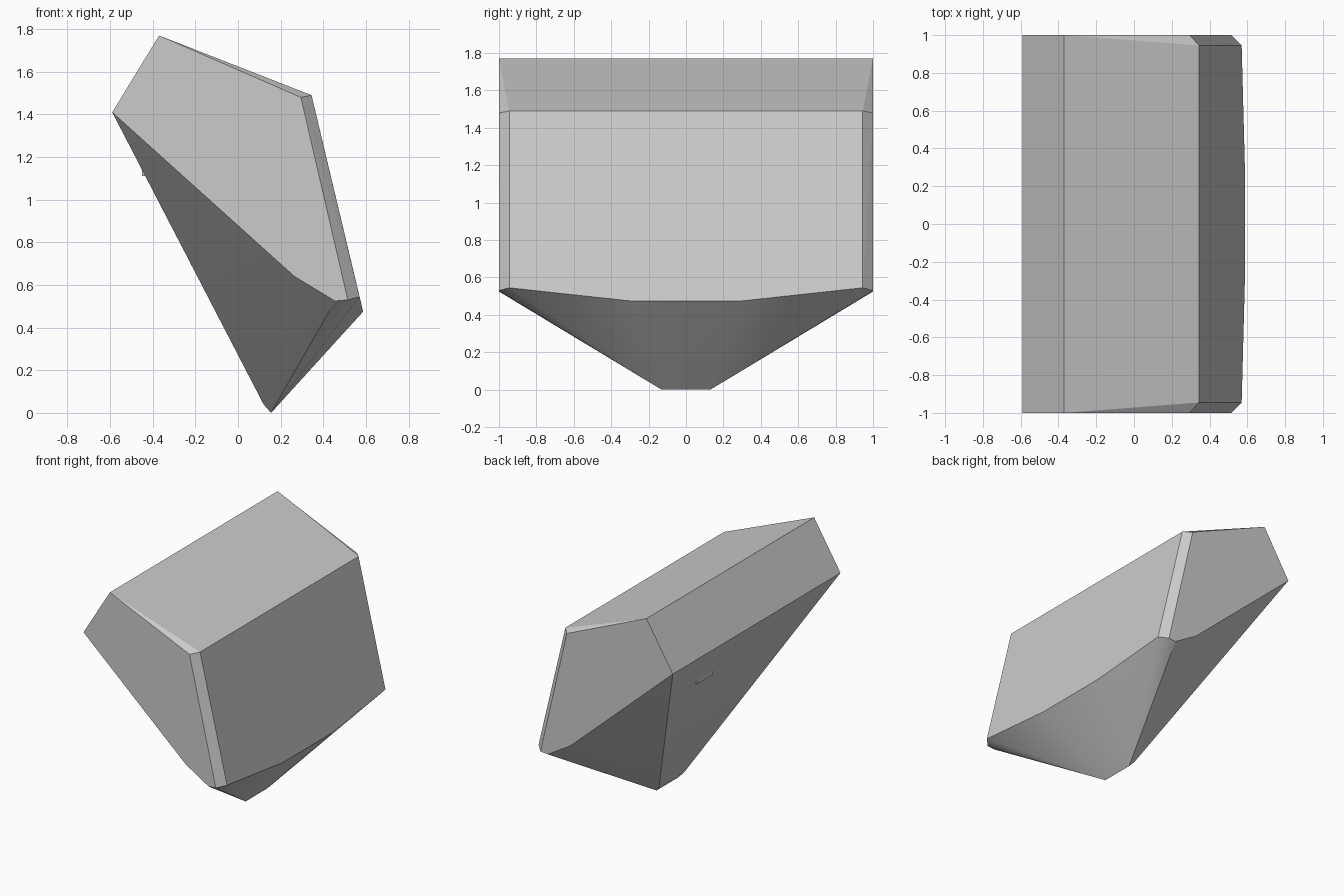
import bpy
import bmesh
import math

cube = bpy.data.objects.get("Cube")
if cube:
    bpy.data.objects.remove(cube, do_unlink=True)

grey = bpy.data.materials.new("plain grey")
grey.use_nodes = True
COLOUR = (0.6, 0.6, 0.6, 1)
grey.diffuse_color = COLOUR
grey.node_tree.nodes["Principled BSDF"].inputs["Base Color"].default_value = COLOUR


def hull(name, points):
    """Convex solid around the points, with flat regions merged into single faces."""
    bm = bmesh.new()
    for p in points:
        bm.verts.new(p)
    result = bmesh.ops.convex_hull(bm, input=bm.verts[:])
    spare = {g for g in result["geom_interior"] + result["geom_unused"]
             if isinstance(g, bmesh.types.BMVert)}
    bmesh.ops.delete(bm, geom=list(spare), context='VERTS')
    bmesh.ops.dissolve_limit(bm, angle_limit=math.radians(0.8),
                             verts=bm.verts[:], edges=bm.edges[:])
    bmesh.ops.recalc_face_normals(bm, faces=bm.faces[:])
    # Only the tapering underside is smooth
    for f in bm.faces:
        f.smooth = f.normal.z < -0.1
    for e in bm.edges:
        e.smooth = e.calc_face_angle(0) < math.radians(30)
    mesh = bpy.data.meshes.new(name)
    bm.to_mesh(mesh)
    bm.free()
    mesh.materials.append(grey)
    obj = bpy.data.objects.new(name, mesh)
    bpy.context.collection.objects.link(obj)
    return obj


# Body: one half outline as (x, half width, z), mirrored across y
half = [
    # side panel
    (-0.59, 1, 1.41), (-0.37, 1, 1.77), (0.295, 1, 1.48),
    (0.515, 1, 0.53), (0.455, 1, 0.525), (0.265, 1, 0.64),
    # bevelled front panel
    (0.345, 0.945, 1.49), (0.57, 0.945, 0.545), (0.587, 0.3, 0.475),
    # bottom tip
    (0.12, 0.15, 0.04), (0.155, 0.13, 0),
]
hull("wedge_body", [(x, s * y, z) for x, y, z in half for s in (-1, 1)])

# Small tab standing out of the sloping underside
hull("small_tab", [(x, y, z) for x in (-0.45, -0.42)
                   for y in (0.32, 0.51) for z in (1.11, 1.14)])
